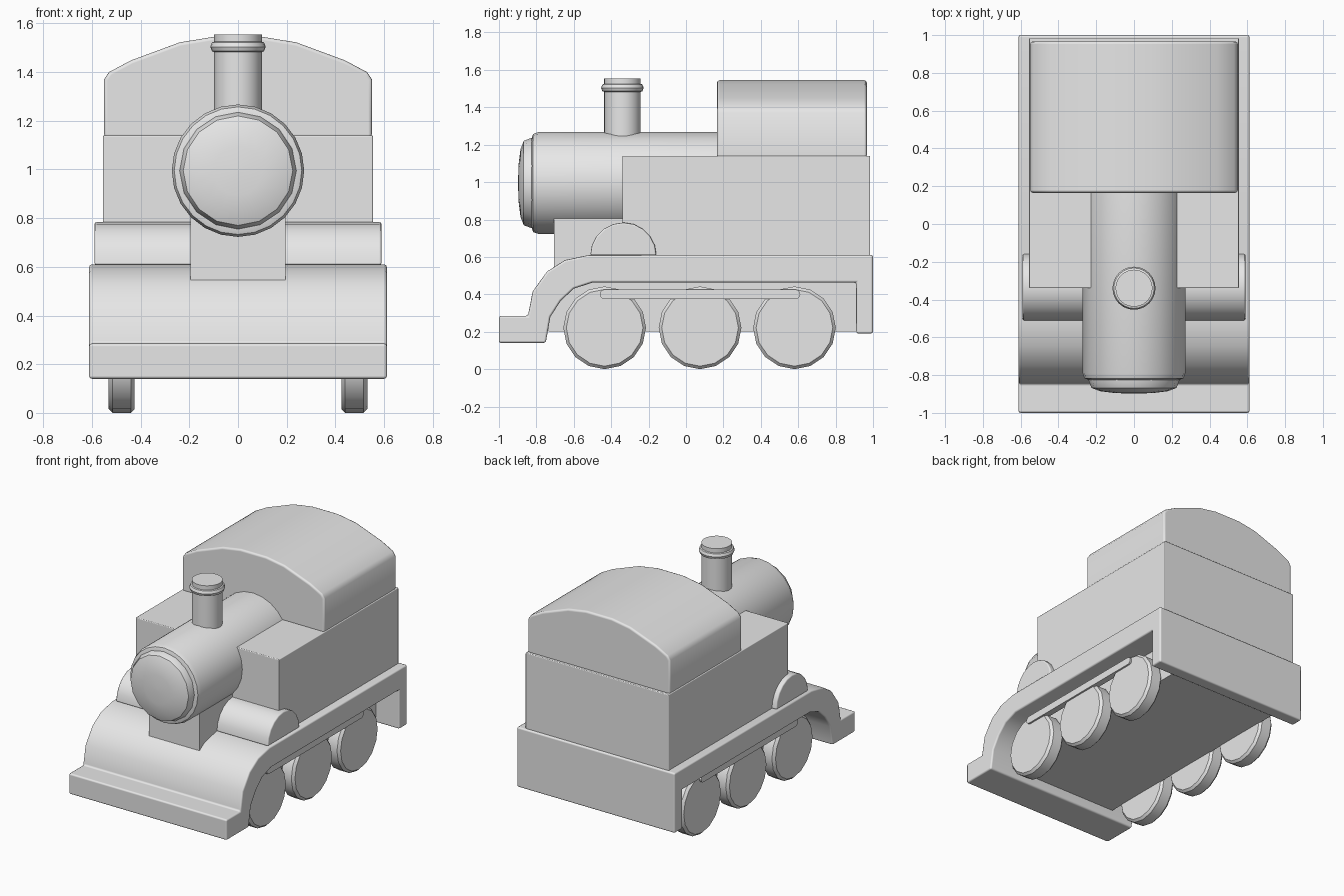
import bpy, bmesh
from math import sin, cos, pi, radians
from mathutils import Matrix, Vector

cube = bpy.data.objects.get("Cube")
if cube:
    bpy.data.objects.remove(cube, do_unlink=True)

# Single paint colour
grey = bpy.data.materials.new("light grey")
grey.use_nodes = True
colour = (0.8, 0.8, 0.8, 1)
grey.diffuse_color = colour
grey.node_tree.nodes["Principled BSDF"].inputs["Base Color"].default_value = colour


def finish(bm, name, bevel=0.0):
    bmesh.ops.recalc_face_normals(bm, faces=bm.faces)
    mesh = bpy.data.meshes.new(name)
    bm.to_mesh(mesh)
    bm.free()
    obj = bpy.data.objects.new(name, mesh)
    bpy.context.collection.objects.link(obj)
    mesh.materials.append(grey)
    bpy.ops.object.select_all(action='DESELECT')
    obj.select_set(True)
    bpy.context.view_layer.objects.active = obj
    bpy.ops.object.shade_smooth_by_angle(angle=radians(40))
    if bevel:
        mod = obj.modifiers.new("soft edges", 'BEVEL')
        mod.width = bevel
        mod.segments = 2
        mod.angle_limit = radians(40)
        mod.harden_normals = True
    return obj


def extrude(name, points, axis, start, end, bevel=0.0):
    """Extrude a profile along x (points are y, z) or along y (points are x, z)."""
    bm = bmesh.new()
    place = (lambda a, b: (start, a, b)) if axis == 'x' else (lambda a, b: (a, start, b))
    face = bm.faces.new([bm.verts.new(place(a, b)) for a, b in points])
    geom = bmesh.ops.extrude_face_region(bm, geom=[face])["geom"]
    step = Vector((end - start, 0, 0) if axis == 'x' else (0, end - start, 0))
    bmesh.ops.translate(bm, vec=step, verts=[v for v in geom if isinstance(v, bmesh.types.BMVert)])
    return finish(bm, name, bevel)


def box(name, x, y, z, bevel=0.0):
    points = [(y[0], z[0]), (y[1], z[0]), (y[1], z[1]), (y[0], z[1])]
    return extrude(name, points, 'x', x[0], x[1], bevel)


def lathe(name, profile, axis, centre, sides=16):
    """Spin (radius, distance) pairs round an axis, closing both ends."""
    bm = bmesh.new()
    rings = []
    for r, h in profile:
        rings.append([bm.verts.new((r * cos(2 * pi * i / sides), r * sin(2 * pi * i / sides), h))
                      for i in range(sides)])
    for low, high in zip(rings, rings[1:]):
        for i in range(sides):
            j = (i + 1) % sides
            bm.faces.new((low[i], low[j], high[j], high[i]))
    bm.faces.new(rings[0])
    bm.faces.new(rings[-1])
    turn = {'x': Matrix.Rotation(pi / 2, 4, 'Y'),
            'y': Matrix.Rotation(-pi / 2, 4, 'X'), 'z': Matrix()}[axis]
    bmesh.ops.transform(bm, matrix=Matrix.Translation(centre) @ turn, verts=bm.verts)
    return finish(bm, name)


# Running board: front step, swept curve, long deck and rear skirt
deck = [(-1, 0.285), (-0.845, 0.285), (-0.82, 0.415), (-0.743, 0.522), (-0.647, 0.583),
        (-0.52, 0.61), (1, 0.61), (1, 0.19), (0.91, 0.19), (0.91, 0.463), (-0.5, 0.463),
        (-0.6, 0.43), (-0.67, 0.365), (-0.725, 0.28), (-0.75, 0.14), (-1, 0.14)]
extrude("running_board", deck, 'x', -0.612, 0.612, 0.012)

# Underframe between the wheels
box("chassis", (-0.43, 0.43), (-0.735, 0.93), (0.2, 0.5))

# Tanks and lower cab
box("body", (-0.555, 0.555), (-0.34, 0.985), (0.58, 1.14), 0.006)

# Upper cab with arched roof
arch = [(0.55, 1.13), (0.55, 1.37), (0.53, 1.4), (0.44, 1.448), (0.24, 1.522), (0.1, 1.545)]
arch += [(-x, z) for x, z in reversed(arch)]
extrude("cab_roof", arch, 'y', 0.165, 0.967, 0.015)

# Boiler, smokebox door and saddle
lathe("boiler", [(0.24, -0.825), (0.262, -0.818), (0.272, -0.79), (0.272, 0.2)],
      'y', (0, 0, 0.995), 24)
lathe("smokebox_door", [(0.24, -0.8), (0.24, -0.83), (0.225, -0.868), (0.18, -0.885),
                        (0.1, -0.895), (0.01, -0.898)], 'y', (0, 0, 0.995))
box("saddle", (-0.195, 0.195), (-0.705, -0.3), (0.5, 0.85))

# Chimney and its rim
lathe("chimney", [(0.098, 1.1), (0.098, 1.555)], 'z', (0, -0.34, 0), 24)
lathe("chimney_ring", [(0.095, 1.482), (0.107, 1.486), (0.114, 1.504), (0.107, 1.522),
                       (0.095, 1.526)], 'z', (0, -0.34, 0), 24)

# Half-round splasher across the deck
half_round = [(-0.335 + 0.177 * cos(pi * i / 10), 0.607 + 0.177 * sin(pi * i / 10))
              for i in range(11)]
extrude("splasher", half_round, 'x', -0.59, 0.59, 0.01)

# Wheels and coupling rods on both sides
rod = []
for y, first in ((0.585, -pi / 2), (-0.435, pi / 2)):
    rod += [(y + 0.026 * cos(first + pi * i / 6), 0.4 + 0.026 * sin(first + pi * i / 6))
            for i in range(7)]
for side, sign in (("left", 1), ("right", -1)):
    for name, y in (("front", -0.435), ("middle", 0.075), ("rear", 0.58)):
        lathe(f"{side}_{name}_wheel",
              [(0.205, 0.425), (0.221, 0.44), (0.221, 0.515), (0.205, 0.532)]
              if sign > 0 else
              [(0.205, -0.532), (0.221, -0.515), (0.221, -0.44), (0.205, -0.425)],
              'x', (0, y, 0.221))
    extrude(f"{side}_coupling_rod", rod, 'x', sign * 0.5, sign * 0.545)
